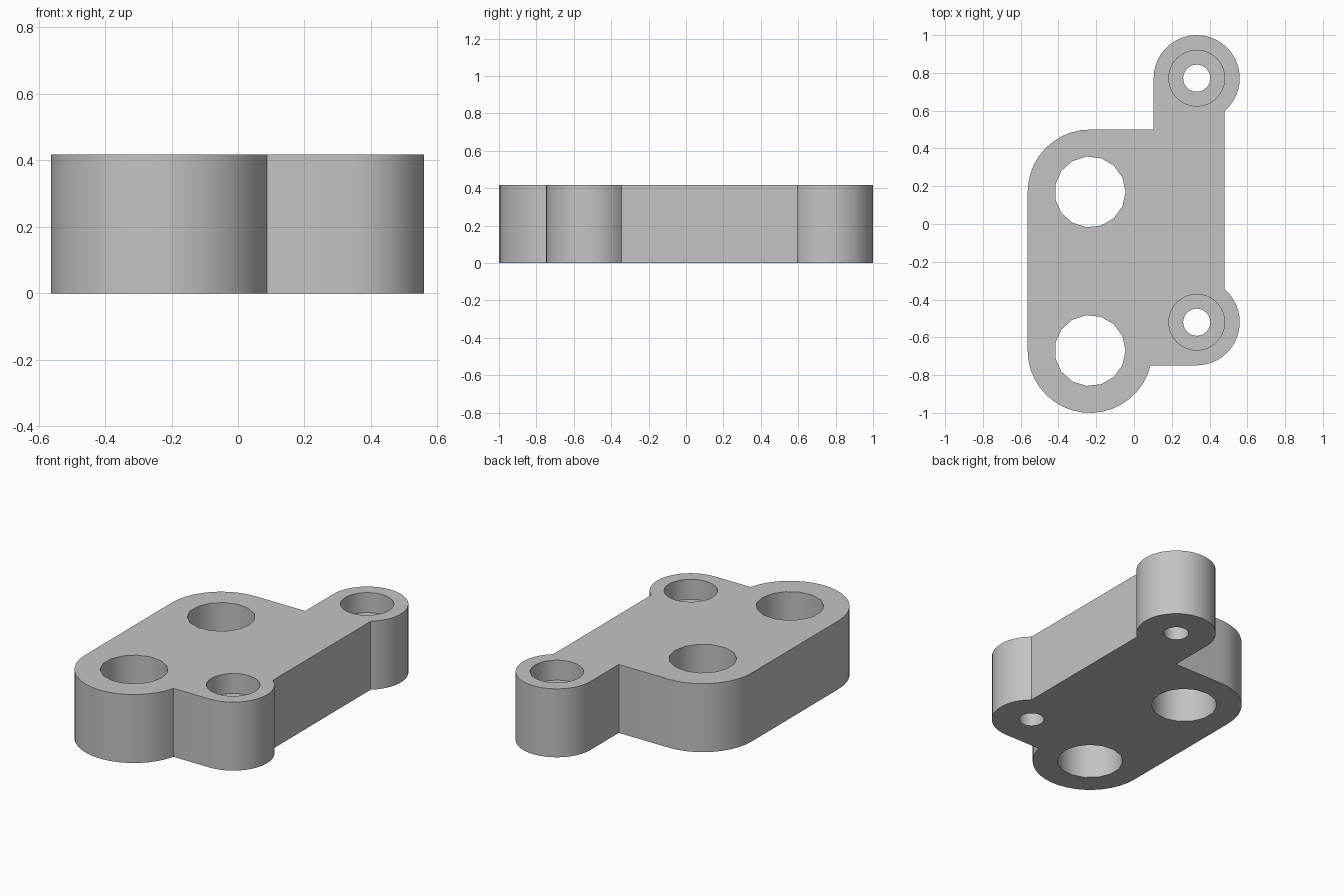
import bpy, bmesh
from math import cos, sin, asin, sqrt, acos, pi, radians, degrees

cube = bpy.data.objects.get("Cube")
if cube:
    bpy.data.objects.remove(cube, do_unlink=True)

# Main dimensions
HEIGHT = 0.418
BIG_R, SMALL_R = 0.33, 0.228
BIG_X, SMALL_X = -0.233, 0.332
BIG_Y = (-0.67, 0.17)
SMALL_Y = (-0.52, 0.772)
EDGE_X = 0.478
BORE_DEPTH = 0.122

grey = bpy.data.materials.new("plain grey")
grey.use_nodes = True
color = (0.55, 0.55, 0.55, 1)
grey.diffuse_color = color
grey.node_tree.nodes["Principled BSDF"].inputs["Base Color"].default_value = color


def arc(x, y, r, start, end, step=9):
    """Points on an arc, angles in degrees."""
    n = max(1, round(abs(end - start) / step))
    angles = [radians(start + (end - start) * i / n) for i in range(n + 1)]
    return [(x + r * cos(a), y + r * sin(a)) for a in angles]


def prism(name, points, low, high):
    """Upright solid made from a flat outline."""
    bm = bmesh.new()
    face = bm.faces.new([bm.verts.new((x, y, low)) for x, y in points])
    top = bmesh.ops.extrude_face_region(bm, geom=[face])["geom"]
    bmesh.ops.translate(bm, vec=(0, 0, high - low),
                        verts=[g for g in top if isinstance(g, bmesh.types.BMVert)])
    bmesh.ops.recalc_face_normals(bm, faces=bm.faces)
    mesh = bpy.data.meshes.new(name)
    bm.to_mesh(mesh)
    bm.free()
    mesh.materials.append(grey)
    obj = bpy.data.objects.new(name, mesh)
    bpy.context.collection.objects.link(obj)
    return obj


def cut(body, x, y, r, sides, low):
    """Round hole from the top down to the given height."""
    tool = prism("hole_cutter", arc(x, y, r, 0, 360, 360 / sides)[:-1], low, HEIGHT + 0.1)
    tool.hide_render = True
    mod = body.modifiers.new("hole", "BOOLEAN")
    mod.operation = "DIFFERENCE"
    mod.solver = "EXACT"
    mod.object = tool
    bpy.context.view_layer.objects.active = body
    bpy.ops.object.modifier_apply(modifier=mod.name)
    bpy.data.objects.remove(tool, do_unlink=True)


# Outline of the plate: rounded ends, two lugs and straight sides
foot = degrees(asin((SMALL_Y[0] - SMALL_R - BIG_Y[0]) / BIG_R))
side = degrees(acos((EDGE_X - SMALL_X) / SMALL_R))
outline = arc(BIG_X, BIG_Y[0], BIG_R, 180, 360 + foot)
outline += arc(SMALL_X, SMALL_Y[0], SMALL_R, -90, side)
outline += arc(SMALL_X, SMALL_Y[1], SMALL_R, -side, 180)
outline += [(SMALL_X - SMALL_R, BIG_Y[1] + BIG_R)]
outline += arc(BIG_X, BIG_Y[1], BIG_R, 90, 180)
plate = prism("mounting_plate", outline, 0, HEIGHT)

# Large through holes
for y in BIG_Y:
    cut(plate, BIG_X, y, 0.188, 15, -0.1)

# Counterbored screw holes
for y in SMALL_Y:
    cut(plate, SMALL_X, y, 0.148, 32, HEIGHT - BORE_DEPTH)
    cut(plate, SMALL_X, y, 0.072, 24, -0.1)

# Smooth curved walls, crisp rims
bpy.ops.object.select_all(action="DESELECT")
plate.select_set(True)
bpy.context.view_layer.objects.active = plate
bpy.ops.object.shade_smooth_by_angle(angle=radians(30))
